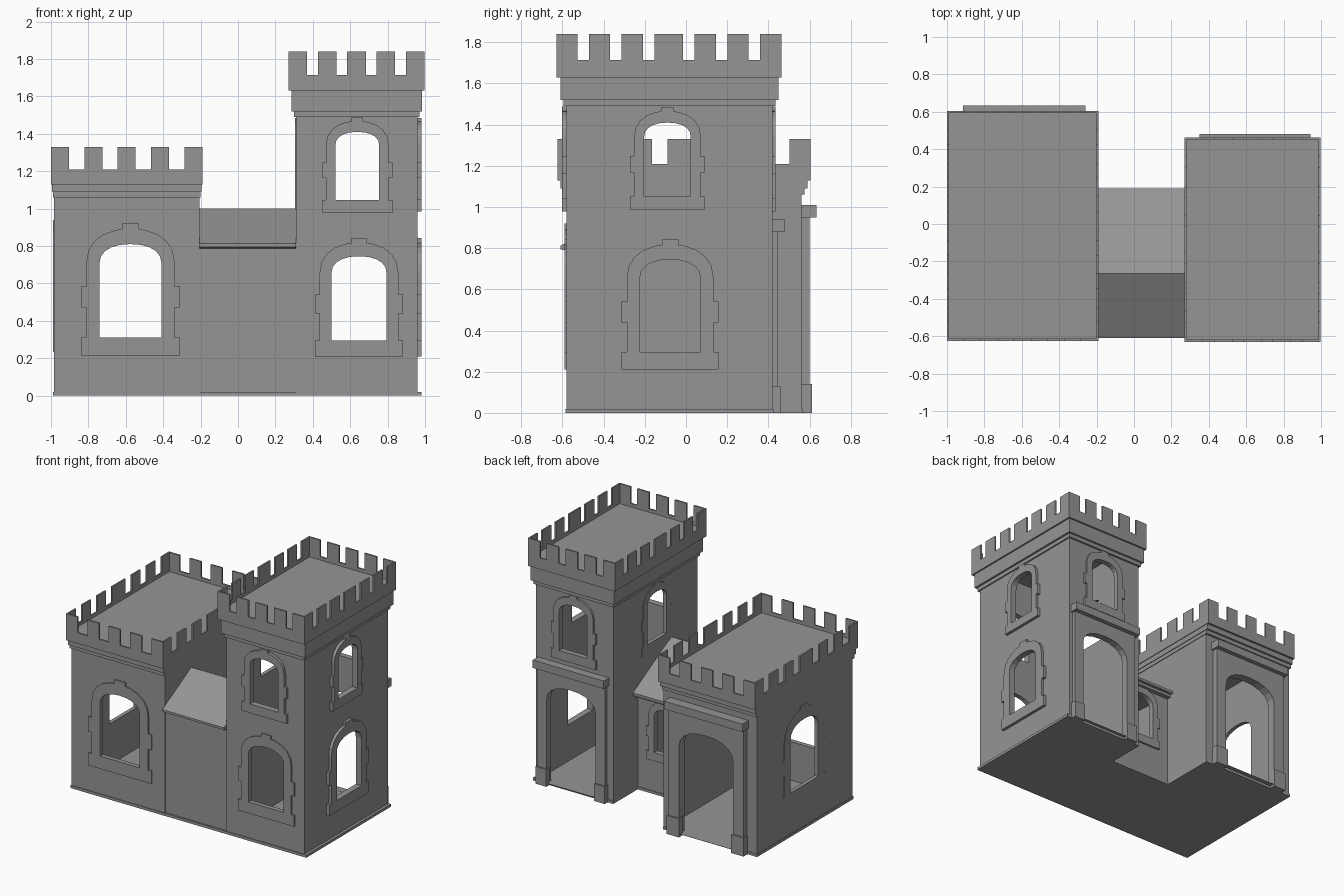
import bpy, bmesh, math

cube = bpy.data.objects.get("Cube")
if cube:
    bpy.data.objects.remove(cube, do_unlink=True)

stone = bpy.data.materials.new("grey_stone")
stone.use_nodes = True
GREY = (0.3, 0.3, 0.3, 1)
stone.diffuse_color = GREY
stone.node_tree.nodes["Principled BSDF"].inputs["Base Color"].default_value = GREY


def finish(name, bm):
    bmesh.ops.recalc_face_normals(bm, faces=bm.faces)
    mesh = bpy.data.meshes.new(name)
    bm.to_mesh(mesh)
    bm.free()
    mesh.materials.append(stone)
    obj = bpy.data.objects.new(name, mesh)
    bpy.context.scene.collection.objects.link(obj)
    return obj


def box(name, x, y, z):
    bm = bmesh.new()
    bmesh.ops.create_cube(bm, size=1)
    for v in bm.verts:
        v.co = [(r[0] + r[1]) / 2 + c * (r[1] - r[0]) for r, c in zip((x, y, z), v.co)]
    return finish(name, bm)


def panel(name, facing, span, loops):
    """Plate facing x, y or z: first loop is its outline, others are holes; span is its depth."""
    curve = bpy.data.curves.new(name, "CURVE")
    curve.dimensions = "2D"
    curve.fill_mode = "BOTH"
    curve.extrude = abs(span[1] - span[0]) / 2
    for loop in loops:
        spline = curve.splines.new("POLY")
        spline.points.add(len(loop) - 1)
        for p, (u, z) in zip(spline.points, loop):
            p.co = (u, z, 0, 1)
        spline.use_cyclic_u = True
    tmp = bpy.data.objects.new(name + "_outline", curve)
    bpy.context.scene.collection.objects.link(tmp)
    bpy.context.view_layer.update()
    mesh = bpy.data.meshes.new_from_object(
        tmp.evaluated_get(bpy.context.evaluated_depsgraph_get()))
    bm = bmesh.new()
    bm.from_mesh(mesh)
    bpy.data.objects.remove(tmp)
    bpy.data.curves.remove(curve)
    bpy.data.meshes.remove(mesh)
    bmesh.ops.remove_doubles(bm, verts=bm.verts, dist=0.0001)
    mid = sum(span) / 2
    for v in bm.verts:
        a, b, d = v.co
        v.co = {"x": (mid + d, a, b), "y": (a, mid + d, b), "z": (a, b, mid + d)}[facing]
    for f in bm.faces:
        f.smooth = False
    return finish(name, bm)


def rect(a, b, z0, z1):
    return [(a, z0), (b, z0), (b, z1), (a, z1)]


def arc(c, half, spring, top, n=10):
    """Slightly squared arch, running from +u to -u."""
    pts = []
    for i in range(n + 1):
        cos, sin = math.cos(math.pi * i / n), max(0, math.sin(math.pi * i / n))
        pts.append((c + half * math.copysign(abs(cos) ** 0.9, cos),
                    spring + (top - spring) * sin ** 0.9))
    return pts


def opening(c, half, z0, z1):
    return [(c - half, z0), (c + half, z0)] + arc(c, half, z1 - 0.6 * half, z1)


def frame(name, facing, span, window):
    """Stone surround with a sill, side blocks and a keystone."""
    c, half, z0, z1 = window
    jamb, wide, spring = half * 1.43, half * 1.6, z1 - 0.6 * half
    low, high = z0 + 0.4 * (spring - z0), z0 + 0.68 * (spring - z0)
    side = [(wide, z0 - 0.58 * half), (wide, z0), (jamb, z0), (jamb, low),
            (wide, low), (wide, high), (jamb, high)]
    crown, k = z1 + 0.5 * half, 0.27 * half
    top = arc(c, jamb, spring, crown)
    key = [(c + k, crown - 0.002), (c + k, z1 + 0.66 * half),
           (c - k, z1 + 0.66 * half), (c - k, crown - 0.002)]
    arch = [p for p in top if p[0] > c + k] + key + [p for p in top if p[0] < c - k]
    outer = [(c + u, z) for u, z in side] + arch + [(c - u, z) for u, z in reversed(side)]
    panel(name, facing, span, [outer, opening(*window)])


def crenels(a, b, z0, notch, z1, n, w, middle):
    gap = (b - a - w * (n - 1) - middle) / (n - 1)
    pts, u = [(b, z0), (a, z0)], a
    for i in range(n):
        width = middle if i == n // 2 else w
        pts += [(u, z1), (u + width, z1)]
        u += width
        if i < n - 1:
            pts += [(u, notch), (u + gap, notch)]
            u += gap
    return pts


T = 0.025  # wall thickness


def tower(name, x, y, height, holes, frames):
    """Four thin walls; holes and frames are listed per side."""
    sides = {"front": ("y", y[0], 1, x), "back": ("y", y[1], -1, x),
             "right_wall": ("x", x[0], 1, (y[0] + T, y[1] - T)),
             "left_wall": ("x", x[1], -1, (y[0] + T, y[1] - T))}
    for side, (facing, at, inward, u) in sides.items():
        span = sorted((at, at + inward * T))
        cuts = holes.get(side, [])
        panel(f"{name}_{side}", facing, span,
              [rect(u[0], u[1], 0.02, height)] + [opening(*h) for h in cuts])
        for i, h in enumerate(cuts):
            depth = frames.get((side, i), 0)
            if depth:
                frame(f"{name}_{side}_window_frame_{i + 1}", facing,
                      sorted((at, at - inward * depth)), h)


def cornice(name, x, y, z, core_x, core_y):
    """Band running around the outside of a tower."""
    panel(name, "z", z, [rect(*x, *y), rect(*core_x, *core_y)])


def parapet(name, x, y, z0, notch, z1, across, along):
    t = 0.012
    for label, at in (("front", y[0]), ("back", y[1] - t)):
        panel(f"{name}_parapet_{label}", "y", (at, at + t),
              [crenels(*x, z0, notch, z1, 5, *across)])
    for label, at in (("right", x[0]), ("left", x[1] - t)):
        panel(f"{name}_parapet_{label}", "x", (at, at + t),
              [crenels(*y, z0, notch, z1, 7, *along)])
    box(f"{name}_roof_deck", (x[0] + t, x[1] - t), (y[0] + t, y[1] - t),
        (notch - 0.04, notch - 0.025))


def doorway(name, door, reach, y, lintel, base, out):
    """Projecting arched surround with plinths and a lintel around a rear doorway."""
    c, edge = door[0], reach - 0.015
    panel(f"{name}_surround", "y", (y, y + out - 0.012),
          [rect(c - edge, c + edge, 0.02, lintel[0]), opening(*door)])
    for label, s in (("right", -1), ("left", 1)):
        u = sorted((c + s * (edge + 0.008), c + s * (door[1] - 0.006)))
        box(f"{name}_{label}_plinth", u, (y, y + out), (0, base))
    box(f"{name}_lintel", (c - reach, c + reach), (y, y + out + 0.022), lintel)


# Short tower
SX, SY = (-0.985, -0.205), (-0.58, 0.56)
short_door = (-0.587, 0.225, 0.021, 0.82)
tower("short_tower", SX, SY, 1.17,
      {"front": [(-0.575, 0.165, 0.31, 0.81)], "back": [short_door],
       "right_wall": [(0, 0.165, 0.33, 0.83)]},
      {("front", 0): 0.01, ("right_wall", 0): 0.004})
doorway("short_tower_door", short_door, 0.328, SY[1], (0.95, 1.01), 0.14, 0.052)
cornice("short_tower_lower_cornice", (-0.99, -0.2), (-0.595, 0.575), (1.06, 1.09), SX, SY)
cornice("short_tower_upper_cornice", (-0.995, -0.195), (-0.61, 0.59), (1.09, 1.13), SX, SY)
parapet("short_tower", (-1, -0.19), (-0.625, 0.605), 1.13, 1.21, 1.33,
        (0.096, 0.096), (0.103, 0.16))

# Tall tower
TX, TY = (0.31, 0.96), (-0.58, 0.42)
upper, lower = (0.638, 0.117, 1.045, 1.41), (0.647, 0.147, 0.295, 0.745)
side_upper, side_lower = (-0.09, 0.113, 1.05, 1.41), (-0.077, 0.147, 0.295, 0.745)
tall_door = (0.647, 0.205, 0.021, 0.775)
tower("tall_tower", TX, TY, 1.675,
      {"front": [lower, upper], "back": [tall_door, upper],
       "left_wall": [side_lower, side_upper], "right_wall": [side_upper]},
      {("front", 0): 0.01, ("front", 1): 0.022, ("back", 1): 0.015,
       ("left_wall", 0): 0.022, ("left_wall", 1): 0.022, ("right_wall", 0): 0.004})
doorway("tall_tower_door", tall_door, 0.297, TY[1], (0.88, 0.94), 0.13, 0.04)
cornice("tall_tower_lower_cornice", (0.3, 0.97), (-0.595, 0.435), (1.49, 1.52), TX, TY)
cornice("tall_tower_upper_cornice", (0.285, 0.985), (-0.61, 0.45), (1.52, 1.63), TX, TY)
parapet("tall_tower", (0.27, 0.997), (-0.63, 0.463), 1.63, 1.715, 1.84,
        (0.1, 0.1), (0.103, 0.14))

# Middle hall between the towers
HX = (SX[1], TX[0])
hall_window = (0.055, 0.11, 0.32, 0.66)
panel("hall_front_wall", "y", (-0.572, -0.572 + T), [rect(*HX, 0.02, 0.79)])
panel("hall_back_wall", "y", (0.13 - T, 0.13), [rect(*HX, 0.02, 0.74), opening(*hall_window)])
frame("hall_window_frame", "y", (0.13, 0.145), hall_window)
box("hall_back_cornice", HX, (0.13, 0.165), (0.71, 0.74))
panel("hall_roof", "x", HX, [[(-0.61, 0.795), (-0.57, 0.785), (0.19, 0.73),
                              (0.19, 0.75), (-0.265, 1.0), (-0.61, 0.812)]])

# Ground slabs
box("short_tower_floor", (-0.99, -0.205), (-0.585, 0.565), (0, 0.02))
box("hall_floor", HX, (-0.585, 0.135), (0, 0.02))
box("tall_tower_floor", (0.31, 0.98), (-0.585, 0.425), (0, 0.02))
